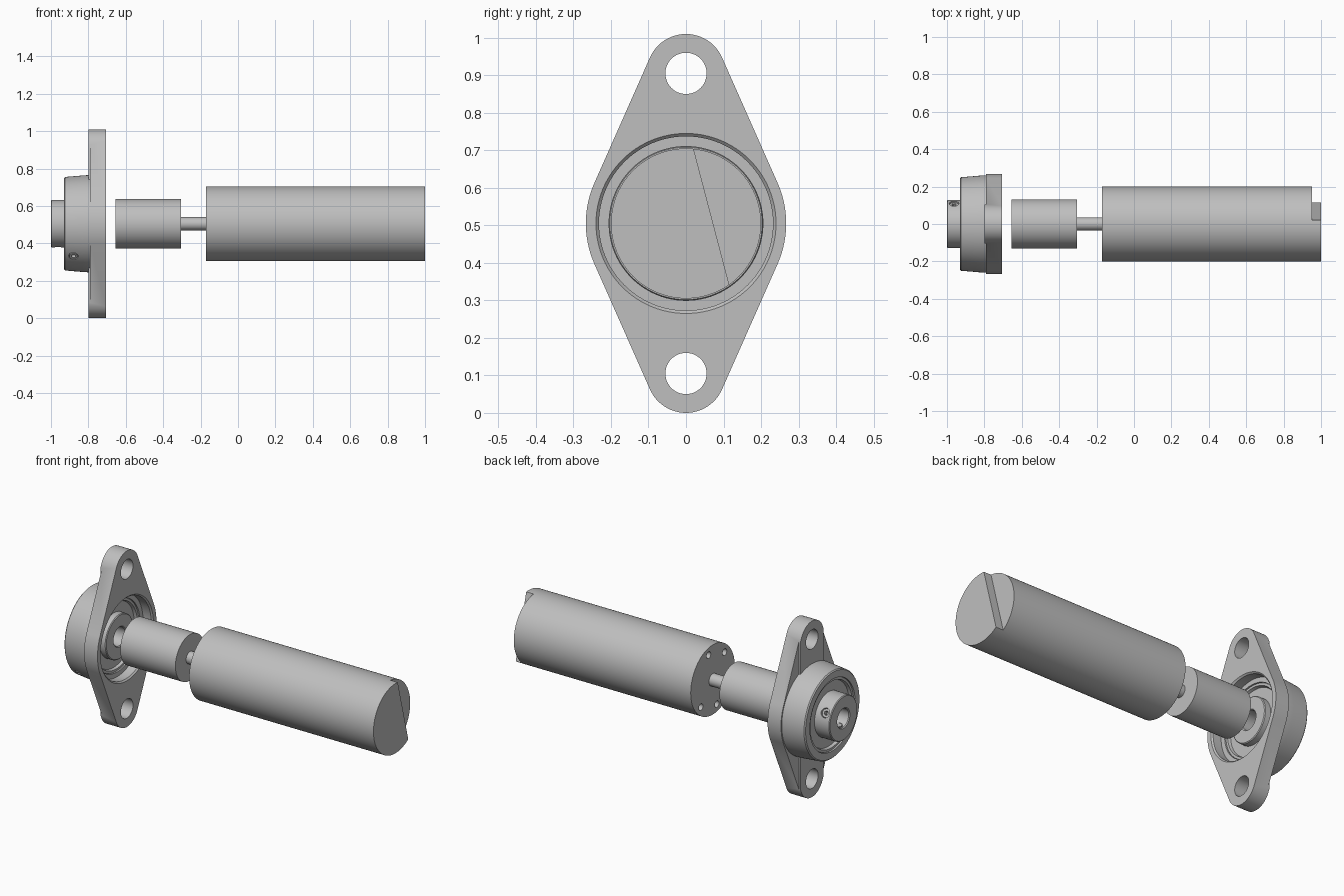
import bpy, bmesh
from math import radians, pi, sin, cos, asin
from mathutils import Matrix, Vector

cube = bpy.data.objects.get("Cube")
if cube:
    bpy.data.objects.remove(cube, do_unlink=True)

AXIS = Vector((0, 0, 0.505))   # centre line of all turned parts, along x
GREY = (0.52, 0.52, 0.52, 1)

steel = bpy.data.materials.new("plain grey steel")
steel.use_nodes = True
steel.diffuse_color = GREY
steel.node_tree.nodes["Principled BSDF"].inputs["Base Color"].default_value = GREY


def make(name, bm):
    bmesh.ops.recalc_face_normals(bm, faces=bm.faces)
    mesh = bpy.data.meshes.new(name)
    bm.to_mesh(mesh)
    bm.free()
    mesh.materials.append(steel)
    obj = bpy.data.objects.new(name, mesh)
    bpy.context.collection.objects.link(obj)
    return obj


def lathe(name, profile, closed=False, steps=96):
    """Turn (x, radius) points about the centre line."""
    bm = bmesh.new()
    verts = [bm.verts.new(AXIS + Vector((x, 0, r))) for x, r in profile]
    pairs = list(zip(verts, verts[1:]))
    if closed:
        pairs.append((verts[-1], verts[0]))
    edges = [bm.edges.new(p) for p in pairs]
    bmesh.ops.spin(bm, geom=verts + edges, cent=AXIS, axis=(1, 0, 0),
                   angle=2 * pi, steps=steps, use_duplicate=False)
    bmesh.ops.remove_doubles(bm, verts=bm.verts, dist=0.0001)
    return make(name, bm)


def rod(name, centre, direction, radius, length, sides=32):
    """Cylinder about a centre point, along a direction."""
    bm = bmesh.new()
    turn = Vector(direction).to_track_quat('Z', 'Y').to_matrix().to_4x4()
    bmesh.ops.create_cone(bm, cap_ends=True, segments=sides, radius1=radius,
                          radius2=radius, depth=length,
                          matrix=Matrix.Translation(centre) @ turn)
    return make(name, bm)


def combine(obj, other, operation='DIFFERENCE'):
    mod = obj.modifiers.new("cut", 'BOOLEAN')
    mod.operation = operation
    mod.solver = 'EXACT'
    mod.object = other
    bpy.context.view_layer.objects.active = obj
    bpy.ops.object.modifier_apply(modifier=mod.name)
    bpy.data.objects.remove(other, do_unlink=True)


def radial(degrees):
    """Unit direction around the centre line, from +y towards +z."""
    a = radians(degrees)
    return Vector((0, cos(a), sin(a)))


# Motor body: cylinder with a shallow flat segment cut from its far end
TILT = 14.7
motor = lathe("motor_body", [(-0.17, 0), (-0.17, 0.2), (1, 0.2), (1, 0)])
bm = bmesh.new()
bmesh.ops.create_cube(bm, size=1, matrix=(
    Matrix.Translation(AXIS + Vector((1.003, 0, 0)) + radial(TILT) * 0.32)
    @ Matrix.Rotation(radians(TILT), 4, 'X') @ Matrix.Diagonal((0.1, 0.5, 1, 1))))
combine(motor, make("segment_cutter", bm))

# Four mounting holes on the motor face
for a in (-0.075, 0.075):
    for b in (-0.14, 0.14):
        spot = AXIS + Vector((-0.17, 0, 0)) + radial(TILT) * a + radial(TILT + 90) * b
        combine(motor, rod("hole_cutter", spot, (1, 0, 0), 0.019, 0.12))

# Motor shaft and coupling
lathe("motor_shaft", [(-0.32, 0), (-0.32, 0.035), (-0.16, 0.035), (-0.16, 0)], steps=48)
lathe("coupling", [(-0.5, 0), (-0.5, 0.053), (-0.655, 0.053), (-0.655, 0.132),
                   (-0.305, 0.132), (-0.305, 0)])


# Flange plate: two small end arcs joined by tangents to a large middle arc
def flange(name, x0, x1):
    lean = asin((0.267 - 0.105) / 0.4)
    bm = bmesh.new()
    verts = []
    arcs = ((0, 0.267, -lean, lean), (0.4, 0.105, lean, pi - lean),
            (0, 0.267, pi - lean, pi + lean), (-0.4, 0.105, pi + lean, 2 * pi - lean))
    for z, r, start, end in arcs:
        for i in range(25):
            a = start + (end - start) * i / 24
            verts.append(bm.verts.new(AXIS + Vector((x0, r * cos(a), z + r * sin(a)))))
    face = bm.faces.new(verts)
    new = bmesh.ops.extrude_face_region(bm, geom=[face])["geom"]
    bmesh.ops.translate(bm, vec=(x1 - x0, 0, 0),
                        verts=[v for v in new if isinstance(v, bmesh.types.BMVert)])
    return make(name, bm)


plate = flange("flange_plate", -0.8, -0.705)
# Lower the side areas of the back face, leaving a raised centre strip
for side in (-1, 1):
    bm = bmesh.new()
    bmesh.ops.create_cube(bm, size=1, matrix=(
        Matrix.Translation(AXIS + Vector((-0.84, side * 0.305, 0)))
        @ Matrix.Diagonal((0.1, 0.4, 1.2, 1))))
    combine(plate, make("strip_cutter", bm))
combine(plate, rod("bore_cutter", AXIS + Vector((-0.75, 0, 0)), (1, 0, 0), 0.24, 0.3, 96))
for z in (-0.4, 0.4):
    combine(plate, rod("bolt_cutter", AXIS + Vector((-0.75, 0, z)), (1, 0, 0), 0.055, 0.3, 48))

# Bearing housing boss with stepped cavity
boss = lathe("housing_boss", [
    (-0.93, 0.205), (-0.93, 0.244), (-0.924, 0.25), (-0.83, 0.258), (-0.8, 0.26),
    (-0.72, 0.26), (-0.705, 0.24), (-0.713, 0.232), (-0.765, 0.232), (-0.765, 0.205)],
    closed=True)

# Grease port on the lower front of the boss
out = radial(223)
port = AXIS + Vector((-0.88, 0, 0)) + out * 0.25
combine(boss, rod("port_cutter", port, out, 0.025, 0.06))
nipple = rod("grease_port", port - out * 0.01, out, 0.021, 0.03)
combine(nipple, rod("port_cutter", port, out, 0.011, 0.03))

# Bearing outer ring with recessed seals
lathe("bearing_outer_ring", [
    (-0.905, 0.12), (-0.905, 0.185), (-0.922, 0.19), (-0.922, 0.203), (-0.915, 0.208),
    (-0.78, 0.208), (-0.772, 0.203), (-0.772, 0.19), (-0.788, 0.185), (-0.788, 0.12)],
    closed=True)

# Bearing inner ring with its protruding collar
collar = lathe("bearing_collar", [
    (-1, 0.058), (-1, 0.123), (-0.996, 0.1275), (-0.754, 0.1275), (-0.75, 0.123),
    (-0.75, 0.058), (-0.755, 0.053), (-0.995, 0.053)], closed=True)

# Two set screws with hex sockets in the collar
for name, angle in (("side_set_screw", 30), ("lower_set_screw", 270)):
    out = radial(angle)
    base = AXIS + Vector((-0.962, 0, 0))
    combine(collar, rod("screw_cutter", base + out * 0.1, out, 0.026, 0.12))
    screw = rod(name, base + out * 0.083, out, 0.0235, 0.07)
    combine(screw, rod("socket_cutter", base + out * 0.12, out, 0.013, 0.06, 6))

# Smooth the round surfaces and keep the edges sharp
bpy.ops.object.select_all(action='DESELECT')
for obj in bpy.context.collection.objects:
    if obj.type == 'MESH' and obj.data.materials and obj.data.materials[0] == steel:
        obj.select_set(True)
        bpy.context.view_layer.objects.active = obj
bpy.ops.object.shade_smooth_by_angle(angle=radians(30))
